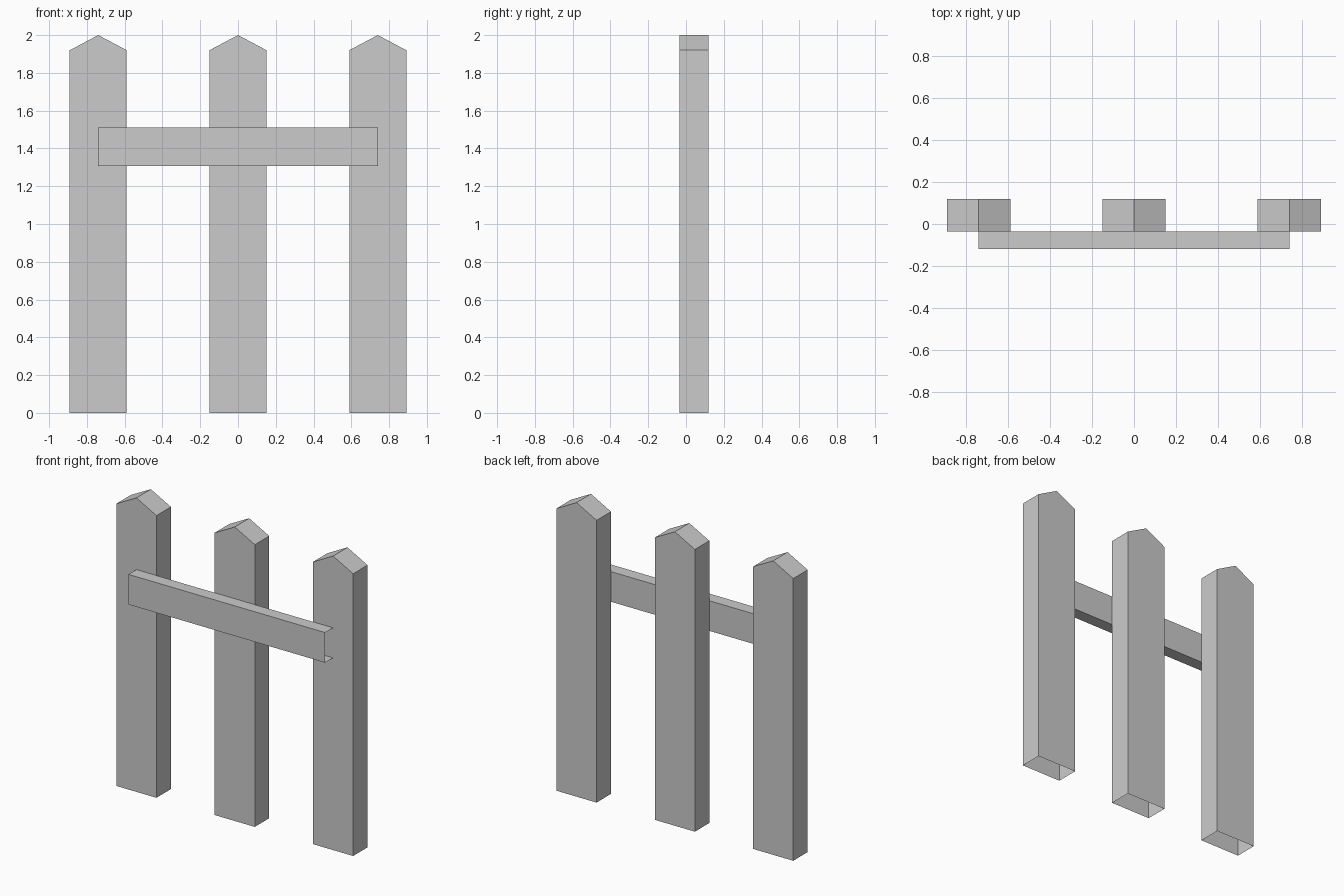
import bpy

if "Cube" in bpy.data.objects:
    bpy.data.objects.remove(bpy.data.objects["Cube"])

grey = bpy.data.materials.new("light grey")
grey.diffuse_color = (0.6, 0.6, 0.6, 1)
grey.use_nodes = True
grey.node_tree.nodes["Principled BSDF"].inputs["Base Color"].default_value = grey.diffuse_color


def make_object(name, verts, faces):
    mesh = bpy.data.meshes.new(name)
    mesh.from_pydata(verts, [], faces)
    mesh.materials.append(grey)
    obj = bpy.data.objects.new(name, mesh)
    bpy.context.collection.objects.link(obj)
    return obj


def post(name, x, half=0.151, front=-0.035, back=0.12):
    # pointed profile extruded front to back, open underneath
    outline = [(-half, 0), (half, 0), (half, 1.92), (0, 2.0), (-half, 1.92)]
    n = len(outline)
    verts = [(x + px, y, z) for y in (front, back) for px, z in outline]
    caps = [tuple(range(n)), tuple(range(2 * n - 1, n - 1, -1))]
    sides = [(i, i + n, (i + 1) % n + n, (i + 1) % n) for i in range(1, n)]
    make_object(name, verts, caps + sides)


# three pointed posts
for name, x in (("left_post", -0.74), ("middle_post", 0), ("right_post", 0.74)):
    post(name, x)

# crossbar in front of the posts, a tube with open ends
section = [(-0.12, 1.307), (-0.035, 1.307), (-0.035, 1.512), (-0.12, 1.512)]
verts = [(x, y, z) for x in (-0.74, 0.74) for y, z in section]
make_object("crossbar", verts,
            [(i, i + 4, (i + 1) % 4 + 4, (i + 1) % 4)[::-1] for i in range(4)])
